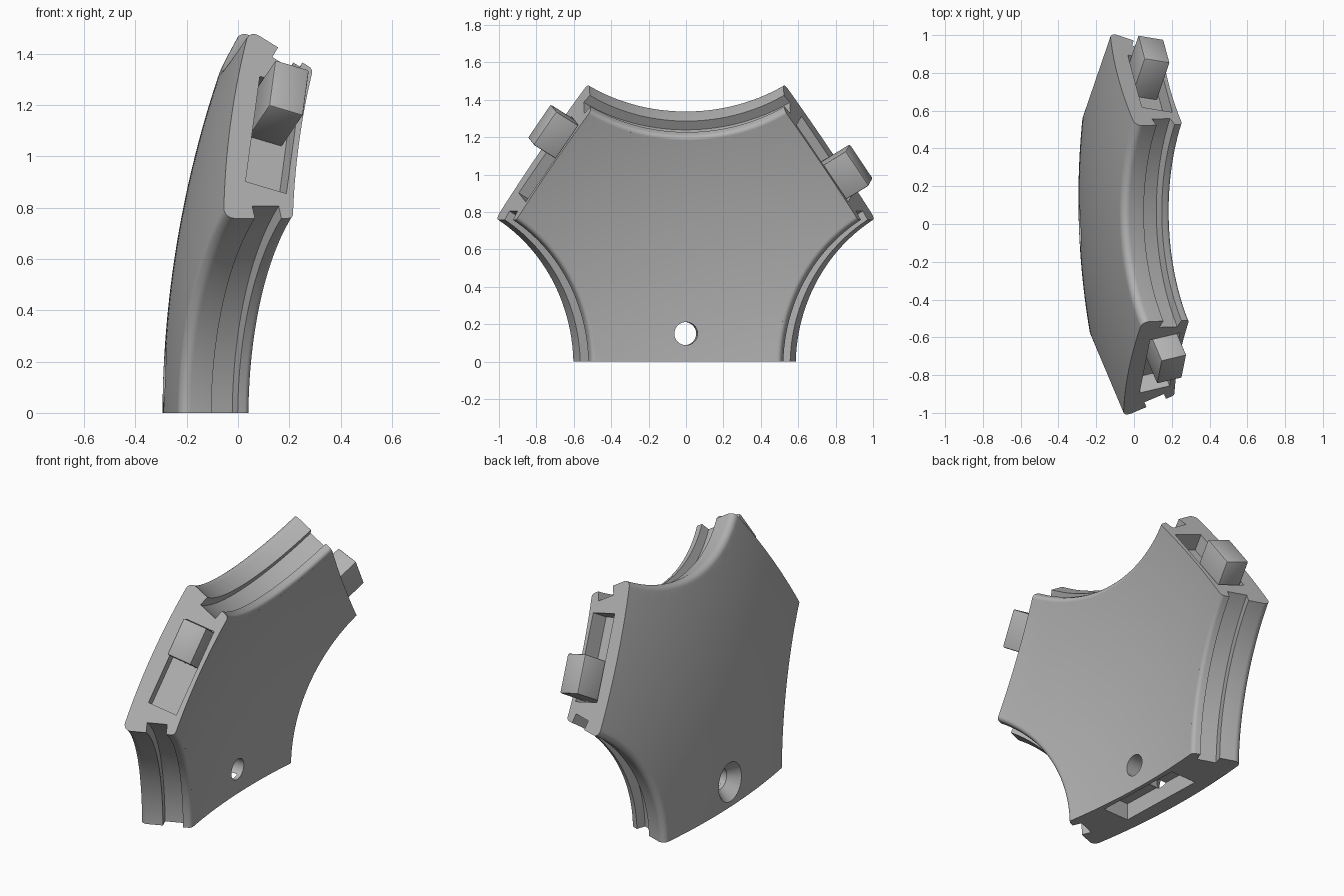
import bpy, bmesh
from math import sin, cos, asin, sqrt, pi, radians
from mathutils import Vector

cube = bpy.data.objects.get("Cube")
if cube:
    bpy.data.objects.remove(cube, do_unlink=True)

GAP = 0.022                         # clearance on the joining faces
CENTRE = Vector((3.908, 0, -GAP))   # centre of the spherical shell
OUTER, INNER = 4.2, 3.915
DISC = 0.914                        # radius of the corner cut-outs
TURN = radians(2)                   # whole panel turned about z

grey = bpy.data.materials.new("plain grey")
grey.use_nodes = True
colour = (0.45, 0.45, 0.45, 1)
grey.diffuse_color = colour
grey.node_tree.nodes["Principled BSDF"].inputs["Base Color"].default_value = colour


def finish(name, bm):
    bm.normal_update()
    bmesh.ops.recalc_face_normals(bm, faces=bm.faces)
    mesh = bpy.data.meshes.new(name)
    bm.to_mesh(mesh)
    bm.free()
    mesh.materials.append(grey)
    ob = bpy.data.objects.new(name, mesh)
    bpy.context.collection.objects.link(ob)
    return ob


def activate(ob):
    bpy.ops.object.select_all(action='DESELECT')
    ob.select_set(True)
    bpy.context.view_layer.objects.active = ob


def cut(ob, cutter):
    mod = ob.modifiers.new("cut", 'BOOLEAN')
    mod.operation, mod.solver, mod.object = 'DIFFERENCE', 'EXACT', cutter
    bpy.context.view_layer.update()
    activate(ob)
    bpy.ops.object.modifier_apply(modifier=mod.name)
    bpy.data.objects.remove(cutter, do_unlink=True)


def shell(name, lon, low, high, nu, nv):
    """Thick spherical patch."""
    bm = bmesh.new()

    def sheet(r):
        return [[bm.verts.new(CENTRE + r * Vector((
            -cos(b) * cos(a), cos(b) * sin(a), sin(b))))
            for b in [low + (high - low) * j / nv for j in range(nv + 1)]]
            for a in [lon * (2 * i / nu - 1) for i in range(nu + 1)]]
    o, n = sheet(OUTER), sheet(INNER)
    for g in (o, n):
        for i in range(nu):
            for j in range(nv):
                bm.faces.new((g[i][j], g[i + 1][j], g[i + 1][j + 1], g[i][j + 1]))
    for i in range(nu):
        for j in (0, nv):
            bm.faces.new((o[i][j], o[i + 1][j], n[i + 1][j], n[i][j]))
    for j in range(nv):
        for i in (0, nu):
            bm.faces.new((o[i][j], o[i][j + 1], n[i][j + 1], n[i][j]))
    return finish(name, bm)


def lathe(name, origin, axis, profile, segs):
    """Revolve (radius, distance) points; the first and last sit on the axis."""
    bm = bmesh.new()
    side = axis.orthogonal().normalized()
    up = axis.cross(side)
    rings = [[bm.verts.new(origin + axis * s + r * (
        side * cos(2 * pi * k / segs) + up * sin(2 * pi * k / segs)))
        for k in range(segs)] for r, s in profile[1:-1]]
    for a, b in zip(rings, rings[1:]):
        for k in range(segs):
            m = (k + 1) % segs
            bm.faces.new((a[k], a[m], b[m], b[k]))
    bm.faces.new(rings[0])
    bm.faces.new(rings[-1])
    return finish(name, bm)


def block(name, frame, us, ns, rs, bevel=0):
    """Box in a joining-face frame: along, outward, distance from centre."""
    u, n, m = frame
    bm = bmesh.new()
    bmesh.ops.create_cube(bm, size=1)
    for v in bm.verts:
        a, b, c = (lo + (hi - lo) * (t + 0.5)
                   for t, (lo, hi) in zip(v.co, (us, ns, rs)))
        v.co = CENTRE + u * a + n * b + m * c
    bm.normal_update()
    if bevel:
        bmesh.ops.bevel(bm, geom=bm.edges[:], offset=bevel, segments=2,
                        profile=0.5, affect='EDGES')
    return finish(name, bm)


def disc_profile(f=0.036, g=0.025, steps=8):
    """Cut-out wall: inner fillet, groove, outer fillet."""
    a = asin((DISC + g) / (INNER + g))
    b = asin((DISC + f) / (OUTER - f))
    ci = sqrt((INNER + g) ** 2 - (DISC + g) ** 2)
    co = sqrt((OUTER - f) ** 2 - (DISC + f) ** 2)
    low, high = INNER - 0.2, OUTER + 0.3
    pts = [(0, low * cos(a)), (low * sin(a), low * cos(a))]
    for i in range(steps + 1):
        t = (pi / 2 - a) * (1 - i / steps)
        pts.append((DISC + g - g * cos(t), ci - g * sin(t)))
    deep = DISC + 0.055
    near, far = 3.855, 3.967
    pts += [(DISC, near), (deep, near), (deep, far), (DISC, far)]
    for i in range(steps + 1):
        t = (pi / 2 + b) * i / steps
        pts.append((DISC + f - f * cos(t), co + f * sin(t)))
    return pts + [(high * sin(b), high * cos(b)), (0, high * cos(b))]


# Directions of the three cut-outs
th, ph = radians(31.72), radians(20.9)
top = Vector((-cos(th), 0, sin(th)))
sides = {s: Vector((-cos(ph), s * sin(ph), 0)) for s in (-1, 1)}

# Frames of the three joining faces: bottom, right and left
frames = {0: (Vector((0, 1, 0)), Vector((0, 0, -1)), Vector((-1, 0, 0)))}
for s, d in sides.items():
    n = (d.cross(top) * s).normalized()
    frames[s] = ((top - d).normalized(), n, (top + d).normalized())

# Curved body trimmed to the joining faces
body = shell("panel_body", radians(19), radians(-2), radians(28), 64, 50)
for frame in frames.values():
    cut(body, block("face_cutter", frame, (-3, 3), (-GAP, 2), (2.5, 5)))

# Round cut-outs with grooves
for d in (top, *sides.values()):
    cut(body, lathe("disc_cutter", CENTRE, d, disc_profile(), 160))

# Pockets in the joining faces
DEPTH = 0.1
for s, frame in frames.items():
    half = 0.25 if s else 0.275
    cut(body, block("pocket_cutter", frame, (-half, half),
                    (-GAP - DEPTH, 0.05), (3.938, 4.108)))

# Countersunk screw hole
cut(body, lathe("hole_cutter", Vector((0, 0, 0.15)), Vector((-1, 0, 0)),
                [(0, -0.3), (0.062, -0.3), (0.062, 0.225), (0.118, 0.292),
                 (0.16, 0.342), (0, 0.342)], 48))

# Locking tabs, upper on the right, lower on the left
tabs = []
for s, name in ((-1, "right_tab"), (1, "left_tab")):
    us = (0.03, 0.247) if s < 0 else (-0.236, -0.012)
    tabs.append(block(name, frames[s], us, (-GAP - DEPTH - 0.01, 0.119),
                      (3.952, 4.094), 0.008))

for ob in (body, *tabs):
    activate(ob)
    bpy.ops.object.shade_smooth_by_angle(angle=radians(30))
    ob.rotation_euler.z = TURN
